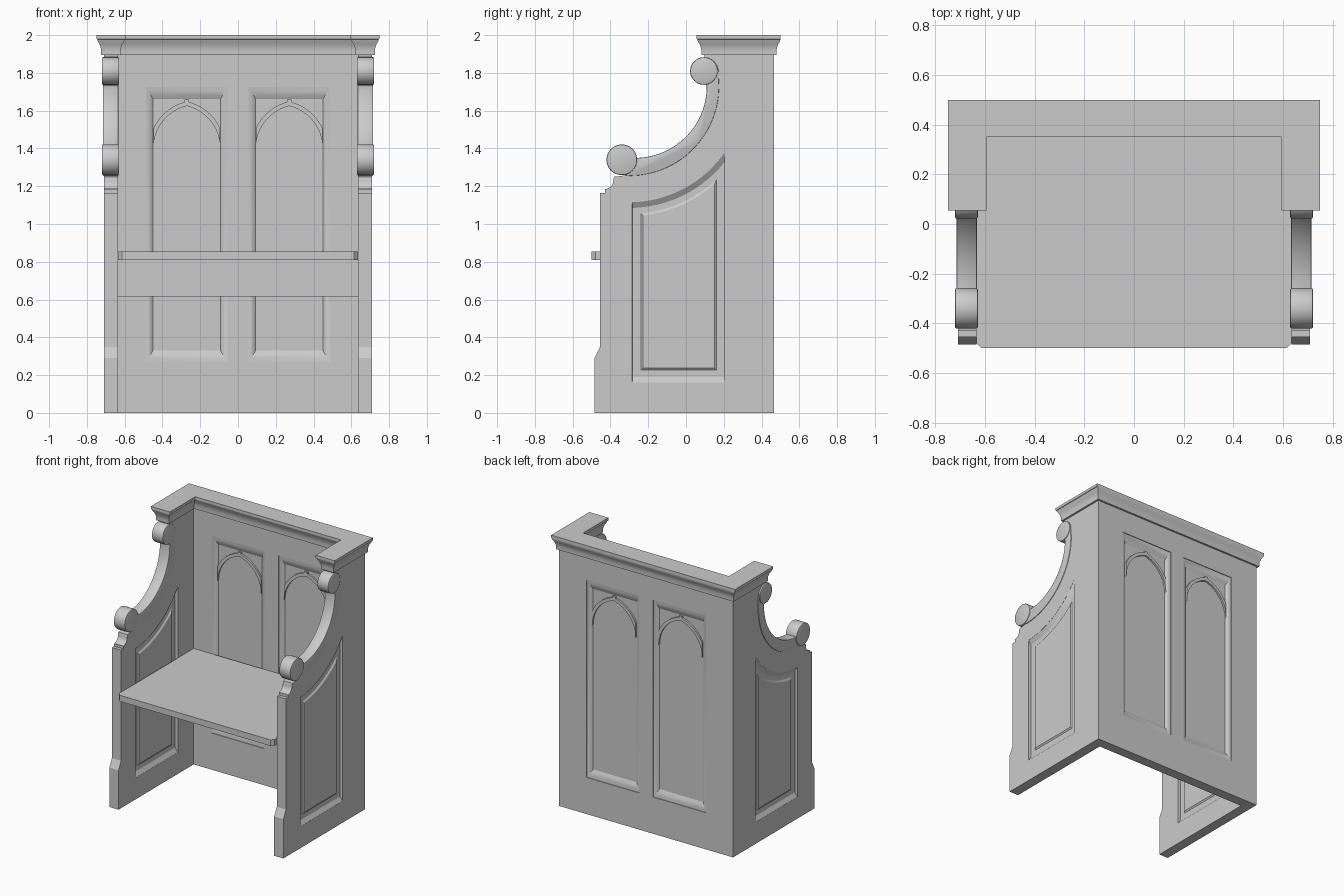
import bpy, bmesh
from math import sin, cos, pi, sqrt, acos, radians

if "Cube" in bpy.data.objects:
    bpy.data.objects.remove(bpy.data.objects["Cube"])


def loft(name, rings):
    """Skin matching closed rings of 3D points and cap both ends."""
    bm = bmesh.new()
    vs = [[bm.verts.new(p) for p in r] for r in rings]
    n = len(rings[0])
    for a, b in zip(vs, vs[1:]):
        for i in range(n):
            j = (i + 1) % n
            bm.faces.new((a[i], a[j], b[j], b[i]))
    bm.faces.new(vs[0][::-1])
    bm.faces.new(vs[-1])
    bmesh.ops.recalc_face_normals(bm, faces=bm.faces)
    me = bpy.data.meshes.new(name)
    bm.to_mesh(me)
    bm.free()
    ob = bpy.data.objects.new(name, me)
    bpy.context.collection.objects.link(ob)
    return ob


def along_x(name, yz, x0, x1):
    return loft(name, [[(x, y, z) for y, z in yz] for x in (x0, x1)])


def along_y(name, xz, y0, y1):
    return loft(name, [[(x, y, z) for x, z in xz] for y in (y0, y1)])


def arc(cx, cy, r, a0, a1, n):
    return [(cx + r * cos(radians(a0 + (a1 - a0) * i / n)),
             cy + r * sin(radians(a0 + (a1 - a0) * i / n))) for i in range(n + 1)]


def apply_modifier(ob, mod):
    bpy.context.view_layer.objects.active = ob
    bpy.ops.object.modifier_apply(modifier=mod.name)


def cut(ob, cutter):
    m = ob.modifiers.new("cut", 'BOOLEAN')
    m.operation, m.solver, m.object = 'DIFFERENCE', 'EXACT', cutter
    apply_modifier(ob, m)
    bpy.data.objects.remove(cutter)


def bevel(ob, width, segments):
    m = ob.modifiers.new("bevel", 'BEVEL')
    m.width, m.segments, m.limit_method = width, segments, 'ANGLE'
    m.angle_limit = radians(40)
    apply_modifier(ob, m)


# back wall with two tall sunk panels on each face
back = along_y("back_wall", [(-.635, 0), (.635, 0), (.635, 1.9), (-.635, 1.9)], .39, .465)
COVE = [(0, -.01), (0, .005), (.012, .008), (.025, .015), (.037, .025)]
for s in (-1, 1):
    for face, d in ((.39, 1), (.465, -1)):
        rings = []
        for i, depth in COVE:
            x0, x1, z0, z1 = .056 + i, .487 - i, .27 + i * 1.6, 1.725 - i * 1.7
            rings.append([(s * x, face + d * depth, z)
                          for x, z in ((x0, z0), (x1, z0), (x1, z1), (x0, z1))])
        cut(back, loft("cutter", rings))

# pointed arch mouldings, running through the wall so they show on both faces
R, HALF, SPRING = .2315, .177, 1.40
inner, outer = [], []
R2 = R + .023
a_in = acos((R - HALF) / R)
b0, b1 = acos(R / R2), acos((R - HALF + .012) / R2)
for i in range(13):
    t = i / 12
    a, b = a_in * t, b0 + (b1 - b0) * t
    inner.append((-HALF + R - R * cos(a), SPRING + R * sin(a)))
    outer.append((-HALF + R - R2 * cos(b), SPRING + R2 * sin(b)))
half = outer + [(-.012, 1.658)]
ring = half + [(-x, z) for x, z in half[::-1]]
ring += [(-x, z) for x, z in inner[:-1]] + inner[::-1]
for s in (-1, 1):
    along_y("arch_moulding", [(x + s * .271, z) for x, z in ring], .402, .453)

# side walls: swept upper edge, small cove and plinth step at the front
profile = [(-.485, 0), (.465, 0), (.465, 1.9), (.095, 1.9), (.1, 1.87)]
profile += arc(-.3, 1.73, .47, 0, -90, 24)
profile += [(-.38, 1.25), (-.385, 1.235)] + arc(-.43, 1.23, .045, 0, -90, 6)
profile += [(-.43, 1.165), (-.455, 1.165), (-.455, .35), (-.485, .29)]


def side_panel(y0, y1, z0, r):
    """Panel outline whose top follows the sweep of the arm."""
    ys = [y1 + (y0 - y1) * i / 16 for i in range(17)]
    return [(y0, z0), (y1, z0)] + [(y, 1.73 - sqrt(r * r - (y + .3) ** 2)) for y in ys]


for s in (-1, 1):
    wall = along_x("side_wall", profile, s * .635, s * .71)
    mouth = side_panel(-.285, .205, .16, .615)
    floor = side_panel(-.283, .203, .19, .645)
    for face, d in ((.635, 1), (.71, -1)):
        rings = [[(s * (face + d * e), y, z) for y, z in o]
                 for o, e in ((mouth, -.01), (mouth, .001), (floor, .02))]
        cut(wall, loft("cutter", rings))
    # raised field, showing inside and outside
    big = side_panel(-.24, .162, .225, .675)
    small = side_panel(-.228, .15, .237, .688)
    loft("side_raised_field", [[(s * x, y, z) for y, z in o] for o, x in
                               ((small, .647), (big, .656), (big, .689), (small, .698))])

    # curved arm with a roll at each end
    arm = [(-.37, 1.265)] + arc(-.3, 1.73, .475, -90, 0, 28)
    arm += arc(.095, 1.805, .077, 0, 90, 8) + [(.085, 1.76)]
    arm += arc(-.27, 1.73, .38, 0, -90, 28) + [(-.34, 1.34)]
    bevel(along_x("arm_scroll", arm, s * .633, s * .715), .004, 2)
    for name, y, z, r in (("lower_roll", -.34, 1.34, .081), ("upper_roll", .095, 1.81, .073)):
        roll = along_x(name, arc(y, z, r, 0, 360 - 7.5, 47), s * .629, s * .721)
        bevel(roll, .007, 2)

# moulded cornice running round three sides
rings = []
for d, z in ((0, 1.895), (.014, 1.895), (.014, 1.92), (.017, 1.935), (.023, 1.952),
             (.032, 1.967), (.036, 1.978), (.04, 1.98), (.04, 2.0)):
    ox, oy, ix, iy, f = .71 + d, min(.465 + d, .5), .635 - d, .39 - d, .095 - d
    rings.append([(x, y, z) for x, y in ((-ox, oy), (ox, oy), (ox, f), (ix, f),
                                         (ix, iy), (-ix, iy), (-ix, f), (-ox, f))])
loft("cornice", rings)

# seat board with eased front corners, and its support rail
seat = [(-.635, .39), (-.635, -.48), (-.615, -.5), (.615, -.5), (.635, -.48), (.635, .39)]
loft("seat", [[(x, y, z) for x, y in seat] for z in (.81, .855)])
along_y("seat_rail", [(-.635, .615), (.635, .615), (.635, .81), (-.635, .81)], .31, .39)

# centre front to back and smooth the curves
for ob in bpy.context.collection.objects:
    ob.select_set(True)
    bpy.context.view_layer.objects.active = ob
bpy.ops.object.shade_smooth_by_angle(angle=radians(25))
